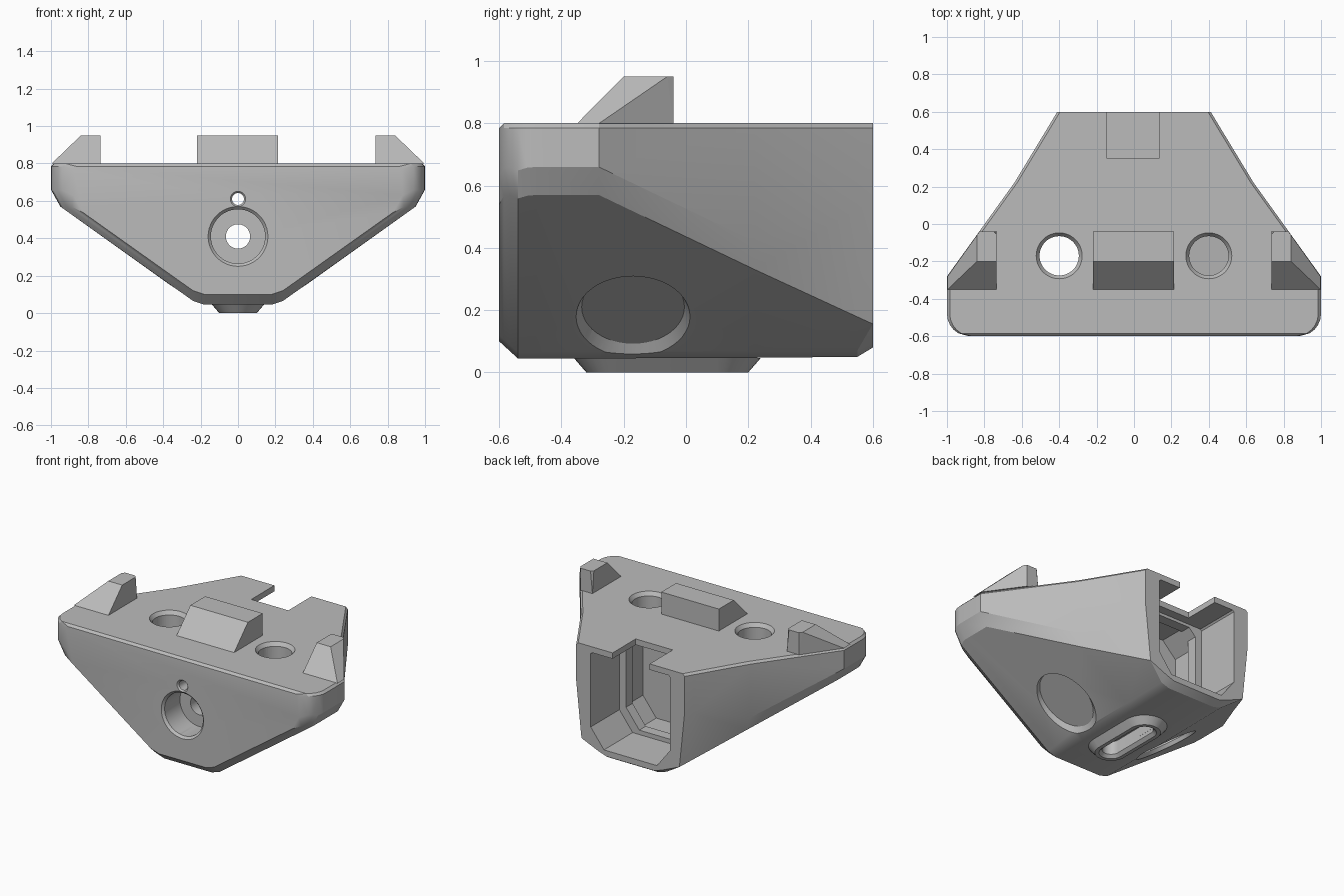
import bpy, bmesh, math
from mathutils import Matrix, Vector

cube = bpy.data.objects.get("Cube")
if cube:
    bpy.data.objects.remove(cube, do_unlink=True)

grey = bpy.data.materials.new("plain_grey")
grey.use_nodes = True
grey.diffuse_color = (0.5, 0.5, 0.5, 1)
grey.node_tree.nodes["Principled BSDF"].inputs["Base Color"].default_value = (0.5, 0.5, 0.5, 1)


def finish(name, bm):
    bmesh.ops.recalc_face_normals(bm, faces=bm.faces)
    mesh = bpy.data.meshes.new(name)
    bm.to_mesh(mesh)
    bm.free()
    mesh.materials.append(grey)
    obj = bpy.data.objects.new(name, mesh)
    bpy.context.collection.objects.link(obj)
    return obj


def loft(name, rings):
    """Skin a row of equal rings and close both ends."""
    bm = bmesh.new()
    rows = [[bm.verts.new(p) for p in ring] for ring in rings]
    n = len(rows[0])
    for a, b in zip(rows, rows[1:]):
        for i in range(n):
            j = (i + 1) % n
            bm.faces.new((a[i], a[j], b[j], b[i]))
    bm.faces.new(rows[0])
    bm.faces.new(rows[-1])
    bmesh.ops.triangulate(bm, faces=[f for f in bm.faces if len(f.verts) == 4])
    return finish(name, bm)


def hull(name, points):
    bm = bmesh.new()
    for p in points:
        bm.verts.new(p)
    bmesh.ops.convex_hull(bm, input=bm.verts)
    bmesh.ops.dissolve_limit(bm, angle_limit=0.01, verts=bm.verts, edges=bm.edges)
    return finish(name, bm)


def circle(x, y, z, r, n=48):
    return [(x + r * math.cos(t * math.tau / n), y + r * math.sin(t * math.tau / n), z)
            for t in range(n)]


def upright(name, x, y, r0, r1, z0, z1, lean=0):
    """Upright cylinder or cone whose ends may lean along x."""
    rings = [circle(x, y, z0, r0), circle(x, y, z1, r1)]
    return loft(name, [[(a, b, c + lean * (a - x)) for a, b, c in ring] for ring in rings])


def along_y(name, z, r0, r1, y0, y1):
    rings = [circle(0, 0, 0, r0), circle(0, 0, 0, r1)]
    return loft(name, [[(a, y, z + b) for a, b, _ in ring] for ring, y in zip(rings, (y0, y1))])


def stadium(name, y0, y1, r0, r1, z0, z1):
    return hull(name, [p for y in (y0, y1) for z, r in ((z0, r0), (z1, r1))
                       for p in circle(0, y, z, r, 32)])


def box(name, x0, x1, y0, y1, z0, z1):
    return hull(name, [(x, y, z) for x in (x0, x1) for y in (y0, y1) for z in (z0, z1)])


def combine(target, other, operation):
    mod = target.modifiers.new("shape", "BOOLEAN")
    mod.operation = operation
    mod.solver = "EXACT"
    mod.object = other
    bpy.context.view_layer.objects.active = target
    bpy.ops.object.modifier_apply(modifier=mod.name)
    bpy.data.objects.remove(other, do_unlink=True)


# Main body: a wedge lofted from front to back
SLOPE = 0.714


def slope_z(x):
    return 0.07 + SLOPE * (x - 0.25)


def section(y, wide, side_z, low_x, low_z, bottom, top):
    half = [(0.18, bottom), (0.24, bottom + 0.02), (low_x, low_z),
            (wide, side_z), (wide, top - 0.015), (wide - 0.015, top)]
    ring = half + [(-x, z) for x, z in reversed(half)]
    return [(x, y, z) for x, z in ring]


rings = []
for y in (-0.6, -0.585, -0.565, -0.54, -0.51, -0.48, -0.28):
    dy = min(0, y + 0.48)
    wide = 0.88 + math.sqrt(max(0, 0.12 ** 2 - dy ** 2))
    lift = max(0, (-0.54 - y) / 0.06) * 0.055
    low = slope_z(wide - 0.05) + lift
    rings.append(section(y, wide, low + 0.09, wide - 0.05, low, 0.045 + lift,
                         0.785 if y == -0.6 else 0.8))
rings.append(section(0.22, 0.64, 0.42, 0.615, slope_z(0.615), 0.047, 0.8))
rings.append(section(0.55, 0.44, 0.524, 0.402, slope_z(0.402), 0.05, 0.8))
rings.append(section(0.6, 0.41, 0.54, 0.37, slope_z(0.37), 0.08, 0.8))
body = loft("body", rings)

# Raised foot with a long slot underneath
combine(body, stadium("foot", -0.22, 0.1, 0.1, 0.14, 0, 0.046), "UNION")
combine(body, stadium("slot", -0.22, 0.1, 0.055, 0.055, -0.1, 0.11), "DIFFERENCE")
combine(body, stadium("slot_rim", -0.22, 0.1, 0.085, 0.055, -0.01, 0.02), "DIFFERENCE")


# Rear pocket: an open mouth, a narrower neck and an inner chamber
def pocket(half_width, floor, roof, y0, y1, corner):
    half = [(half_width - 0.1, floor), (half_width, floor + 0.13),
            (half_width, roof - corner), (half_width - corner, roof)]
    ring = half + [(-x, z) for x, z in reversed(half)]
    return loft("pocket", [[(x, y, z) for x, z in ring] for y in (y0, y1)])


combine(body, pocket(0.3, 0.12, 0.76, 0.29, 0.7, 0.01), "DIFFERENCE")
combine(body, pocket(0.25, 0.15, 0.74, 0.15, 0.35, 0.05), "DIFFERENCE")
combine(body, pocket(0.29, 0.13, 0.75, 0.05, 0.22, 0.1), "DIFFERENCE")
combine(body, box("notch", -0.145, 0.135, 0.35, 0.7, 0.6, 0.9), "DIFFERENCE")

# Front bore with a wide seat, and the small hole above it
combine(body, along_y("front_seat", 0.41, 0.145, 0.145, -0.7, -0.42), "DIFFERENCE")
combine(body, along_y("front_rim", 0.41, 0.17, 0.145, -0.61, -0.585), "DIFFERENCE")
combine(body, along_y("front_bore", 0.41, 0.065, 0.065, -0.7, 0.1), "DIFFERENCE")
combine(body, along_y("small_hole", 0.61, 0.032, 0.032, -0.7, 0.1), "DIFFERENCE")
combine(body, along_y("small_rim", 0.61, 0.05, 0.032, -0.61, -0.59), "DIFFERENCE")

# Upright bolt holes with wide seats below
for side in (-1, 1):
    x, y = side * 0.4, -0.17
    combine(body, upright("bolt_hole", x, y, 0.105, 0.105, -0.2, 1), "DIFFERENCE")
    combine(body, upright("bolt_rim", x, y, 0.105, 0.13, 0.775, 0.81), "DIFFERENCE")
    combine(body, upright("bolt_seat", x, y, 0.165, 0.165, -0.2, 0.52), "DIFFERENCE")
    combine(body, upright("seat_rim", x, y, 0.205, 0.165, 0.14, 0.21, side * SLOPE), "DIFFERENCE")

# Central wedge on the top
hull("centre_wedge", [(x, y, z) for x in (-0.22, 0.215)
                      for y, z in ((-0.35, 0.799), (-0.2, 0.95), (-0.04, 0.95), (-0.04, 0.799))])

# Corner wedges, sloped to the front and outward
for side, name in ((1, "left_wedge"), (-1, "right_wedge")):
    base = [(0.735, -0.35), (0.997, -0.35), (0.997, -0.28), (0.825, -0.04), (0.735, -0.04)]
    crest = [(0.735, -0.2), (0.84, -0.2), (0.84, -0.06), (0.825, -0.04), (0.75, -0.04), (0.735, -0.055)]
    hull(name, [(side * x, y, 0.799) for x, y in base] + [(side * x, y, 0.95) for x, y in crest])

# Smooth the round parts and keep the edges sharp
bpy.ops.object.select_all(action="DESELECT")
body.select_set(True)
bpy.context.view_layer.objects.active = body
bpy.ops.object.shade_smooth_by_angle(angle=math.radians(25))
